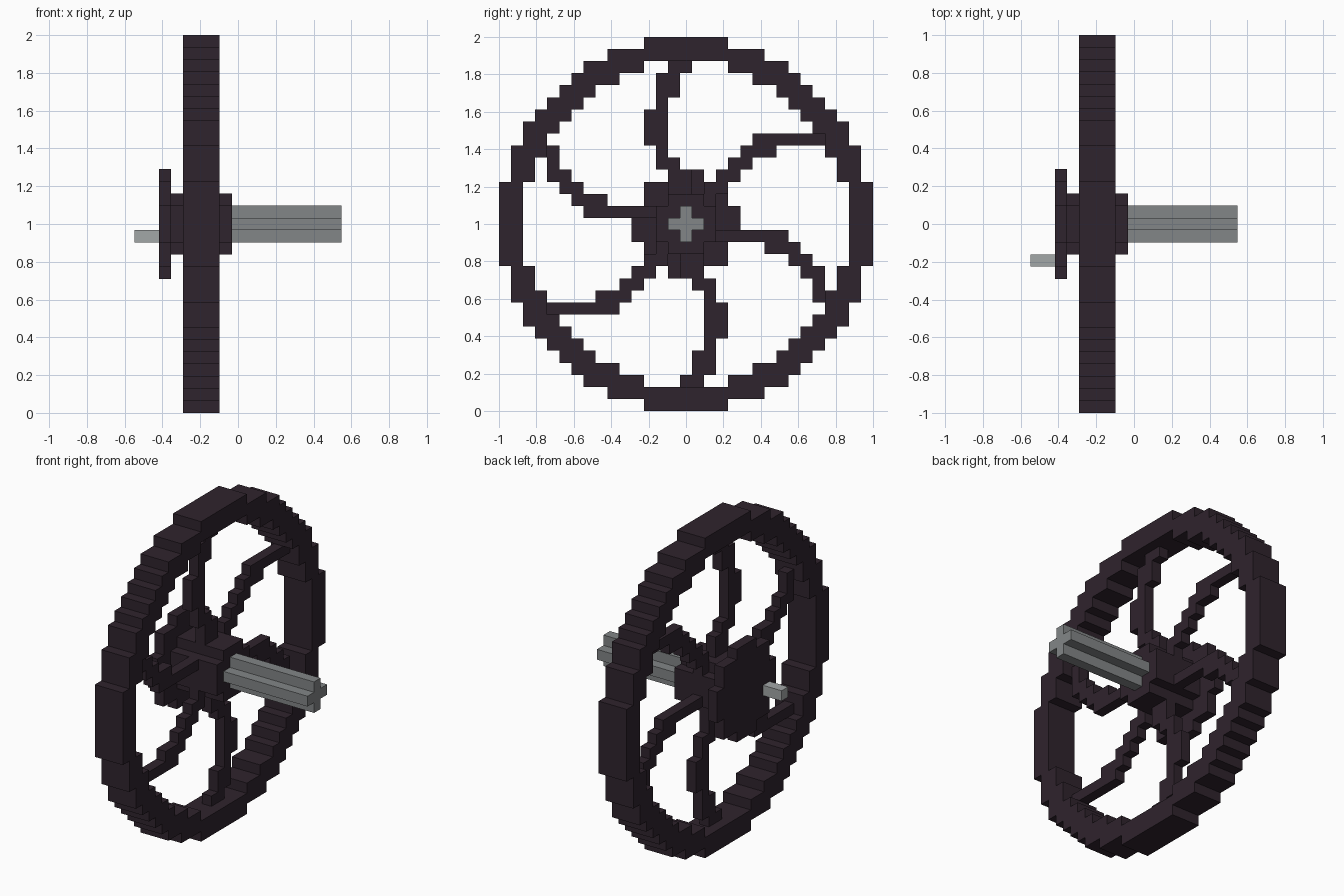
import bpy, bmesh

cube = bpy.data.objects.get("Cube")
if cube:
    bpy.data.objects.remove(cube, do_unlink=True)

V = 2 / 31  # size of one block; the wheel is 31 blocks across


def material(name, rgb):
    m = bpy.data.materials.new(name)
    m.use_nodes = True
    m.diffuse_color = (*rgb, 1)
    bsdf = next(n for n in m.node_tree.nodes if n.type == 'BSDF_PRINCIPLED')
    bsdf.inputs["Base Color"].default_value = (*rgb, 1)
    return m


DARK = material("dark_wood", (0.028, 0.017, 0.026))
STEEL = material("steel_grey", (0.225, 0.238, 0.242))
LIGHT = material("light_grey", (0.365, 0.385, 0.39))


def prism(name, cells, k0, k1, mat):
    """Extrude a set of (y, z) blocks along x, from block k0 to block k1."""
    bm = bmesh.new()
    x0, x1 = (k0 - 0.5) * V, (k1 + 0.5) * V

    def face(*pts):
        bm.faces.new([bm.verts.new((x, y * V, 1 + z * V)) for x, y, z in pts])

    for y, z in sorted(cells):
        a, b, c, d = y - 0.5, y + 0.5, z - 0.5, z + 0.5
        face((x1, a, c), (x1, b, c), (x1, b, d), (x1, a, d))
        face((x0, a, c), (x0, a, d), (x0, b, d), (x0, b, c))
        # side walls only where there is no neighbouring block
        walls = {(1, 0): ((b, c), (b, d)), (-1, 0): ((a, d), (a, c)),
                 (0, 1): ((b, d), (a, d)), (0, -1): ((a, c), (b, c))}
        for (dy, dz), (p, q) in walls.items():
            if (y + dy, z + dz) not in cells:
                face((x1, *q), (x1, *p), (x0, *p), (x0, *q))
    bmesh.ops.remove_doubles(bm, verts=bm.verts, dist=V * 0.01)
    bmesh.ops.recalc_face_normals(bm, faces=bm.faces)
    me = bpy.data.meshes.new(name)
    bm.to_mesh(me)
    bm.free()
    me.materials.append(mat)
    ob = bpy.data.objects.new(name, me)
    bpy.context.collection.objects.link(ob)
    return ob


def disc(outer, inner=0):
    """Blocks whose squared distance from the axle lies between two limits."""
    r = range(-15, 16)
    return {(y, z) for y in r for z in r if inner <= y * y + z * z <= outer}


# Rim, hub and rear plate
prism("wheel_rim", disc(237, 179), -4, -2, DARK)
prism("hub", disc(5), -5, -1, DARK)
prism("rear_plate", disc(18), -6, -6, DARK)

# Curved spokes as runs of blocks (row, first column, last column)
SPOKES = {
    "vertical": [(13, -1, 0), (12, -2, -1), (11, -2, -1), (10, -2, -2),
                 (9, -3, -2), (8, -3, -2), (7, -3, -2), (6, -2, -2),
                 (5, -2, -1), (4, -1, 0), (3, -1, 0)],
    "rising": [(7, 6, 11), (6, 5, 7), (5, 4, 5), (4, 3, 4), (3, 2, 3), (2, 2, 2)],
    "falling": [(6, -11, -11), (5, -11, -11), (4, -11, -10), (3, -10, -9),
                (2, -9, -7), (1, -8, -3)],
}
for name, runs in SPOKES.items():
    cells = {(y, z) for z, a, b in runs for y in range(a, b + 1)}
    # each spoke repeats half a turn around the axle
    for side, s in (("upper", 1), ("lower", -1)):
        prism(f"{side}_{name}_spoke", {(s * y, s * z) for y, z in cells}, -3, -3, DARK)

# Cross-shaped axle and crank peg
prism("axle", disc(1), 0, 8, STEEL)
prism("crank_peg", {(-3, -1)}, -8, -7, LIGHT)
